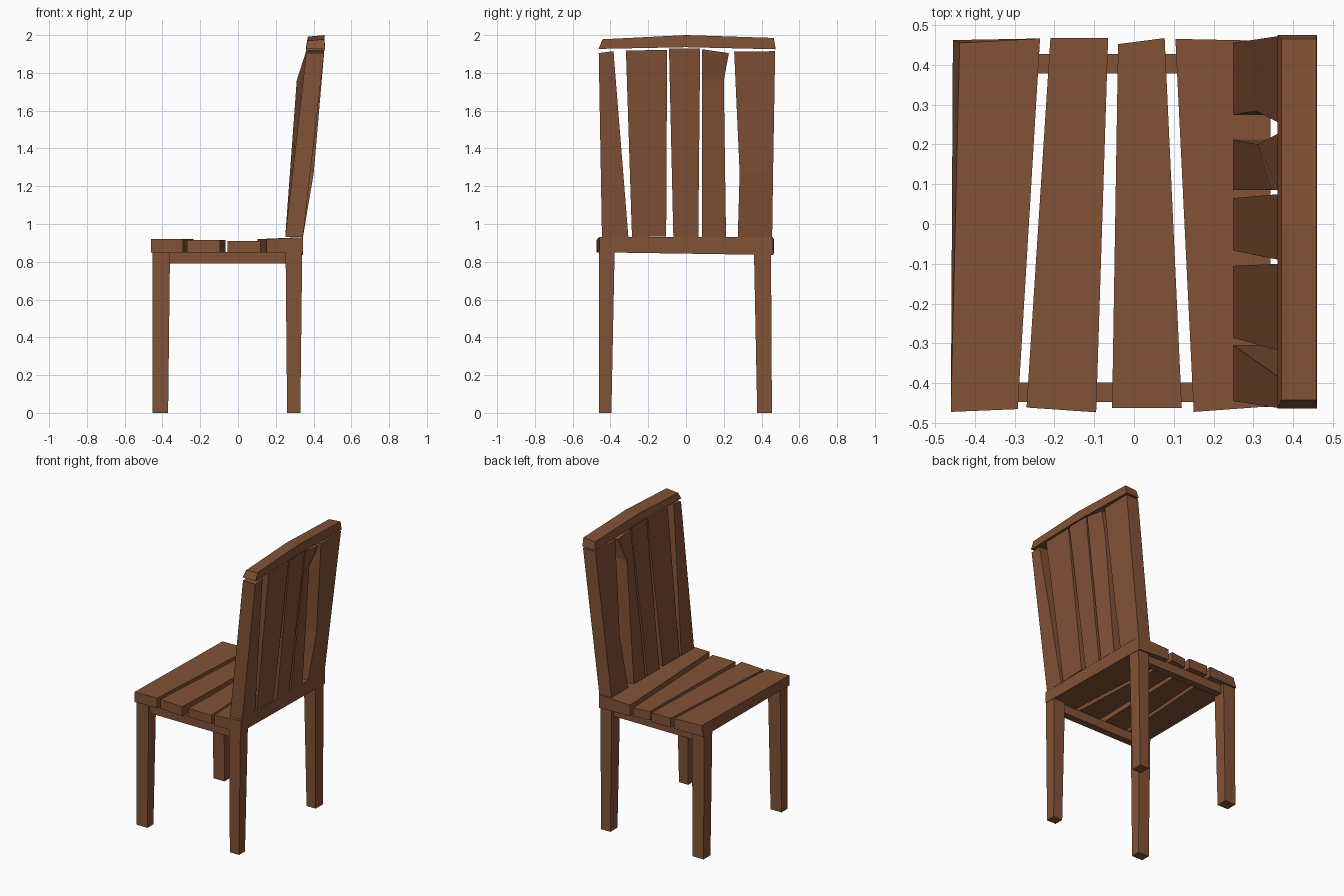
import bpy, bmesh

wood = bpy.data.materials.new("brown wood")
wood.diffuse_color = (0.225, 0.085, 0.037, 1)


def loft(name, rings):
    """Closed solid through a series of four-point rings."""
    bm = bmesh.new()
    loops = [[bm.verts.new(p) for p in ring] for ring in rings]
    for a, b in zip(loops, loops[1:]):
        for i in range(4):
            j = (i + 1) % 4
            bm.faces.new((a[i], a[j], b[j], b[i]))
    bm.faces.new(loops[0][::-1])
    bm.faces.new(loops[-1])
    bmesh.ops.recalc_face_normals(bm, faces=bm.faces)
    mesh = bpy.data.meshes.new(name)
    bm.to_mesh(mesh)
    bm.free()
    mesh.materials.append(wood)
    obj = bpy.data.objects.new(name, mesh)
    bpy.context.collection.objects.link(obj)
    return obj


def rect(x0, x1, y0, y1, z):
    return [(x0, y0, z), (x1, y0, z), (x1, y1, z), (x0, y1, z)]


# Tapered legs: foot rectangle, then top rectangle
legs = {
    "front_leg_right": ((-0.453, -0.37, -0.46, -0.395), (-0.453, -0.36, -0.46, -0.38)),
    "front_leg_left": ((-0.453, -0.37, 0.38, 0.455), (-0.453, -0.36, 0.36, 0.45)),
    "back_leg_right": ((0.26, 0.33, -0.46, -0.395), (0.252, 0.34, -0.46, -0.378)),
    "back_leg_left": ((0.26, 0.33, 0.377, 0.455), (0.252, 0.34, 0.36, 0.45)),
}
for name, (foot, top) in legs.items():
    loft(name, [rect(*foot, 0), rect(*top, 0.85)])

# Side rails under the seat
loft("side_rail_right", [rect(-0.37, 0.26, -0.447, -0.398, z) for z in (0.79, 0.852)])
loft("side_rail_left", [rect(-0.37, 0.26, 0.378, 0.427, z) for z in (0.79, 0.852)])

# Uneven seat slats: four plan corners and the top height
seat = [
    ([(-0.46, -0.472), (-0.292, -0.465), (-0.236, 0.466), (-0.455, 0.462)], 0.92),
    ([(-0.27, -0.461), (-0.095, -0.473), (-0.065, 0.467), (-0.21, 0.467)], 0.915),
    ([(-0.055, -0.462), (0.12, -0.462), (0.077, 0.467), (-0.04, 0.452)], 0.91),
    ([(0.15, -0.472), (0.343, -0.458), (0.343, 0.46), (0.104, 0.465)], 0.93),
]
for i, (plan, top) in enumerate(seat):
    upper = [(x, y, top) for x, y in plan]
    lower = [(x, y, 0.85) for x, y in plan]
    if i == 0:  # front edge leans in at one end
        upper[3] = (-0.438, 0.455, top)
    if i == 3:  # rear board dips a little at one end
        lower[2], lower[3] = (0.343, 0.46, 0.836), (0.104, 0.465, 0.845)
        upper[0], upper[3] = (0.15, -0.472, 0.92), (0.104, 0.465, 0.92)
    loft(f"seat_slat_{i + 1}", [lower, upper])


def back_row(y0, z0, y1, z1, bend0=0, bend1=0):
    """Cross-section of a leaning back slat."""
    x0 = 0.25 + 0.112 * (z0 - 0.93) / 0.98 + bend0
    x1 = 0.25 + 0.112 * (z1 - 0.93) / 0.98 + bend1
    return [(x0, y0, z0), (x0 + 0.094, y0, z0), (x1 + 0.094, y1, z1), (x1, y1, z1)]


# Back slats, bottom to top; two have a kinked edge
back = [
    [(-0.445, 0.93, -0.305, 0.93), (-0.462, 1.905, -0.384, 1.915)],
    [(-0.286, 0.93, -0.105, 0.935), (-0.318, 1.918, -0.1, 1.922)],
    [(-0.067, 0.93, 0.065, 0.93), (-0.09, 1.928, 0.075, 1.928)],
    [(0.085, 0.93, 0.212, 0.93), (0.085, 1.76, 0.2, 1.76, 0, -0.034),
     (0.085, 1.925, 0.227, 1.905)],
    [(0.274, 0.93, 0.456, 0.93), (0.284, 1.27, 0.461, 1.27, 0.018, 0),
     (0.255, 1.912, 0.472, 1.915)],
]
for i, rows in enumerate(back):
    loft(f"back_slat_{i + 1}", [back_row(*r) for r in rows])

# Crest rail: (lower y, upper y, lower z, upper z) along its length
crest = [(-0.463, -0.442, 1.927, 1.978), (0, 0, 1.936, 2.0), (0.475, 0.465, 1.925, 1.985)]
loft("crest_rail", [
    [(0.36, yl, zl), (0.46, yl, zl), (0.458, yu, zu), (0.37, yu, zu - 0.008)]
    for yl, yu, zl, zu in crest])
